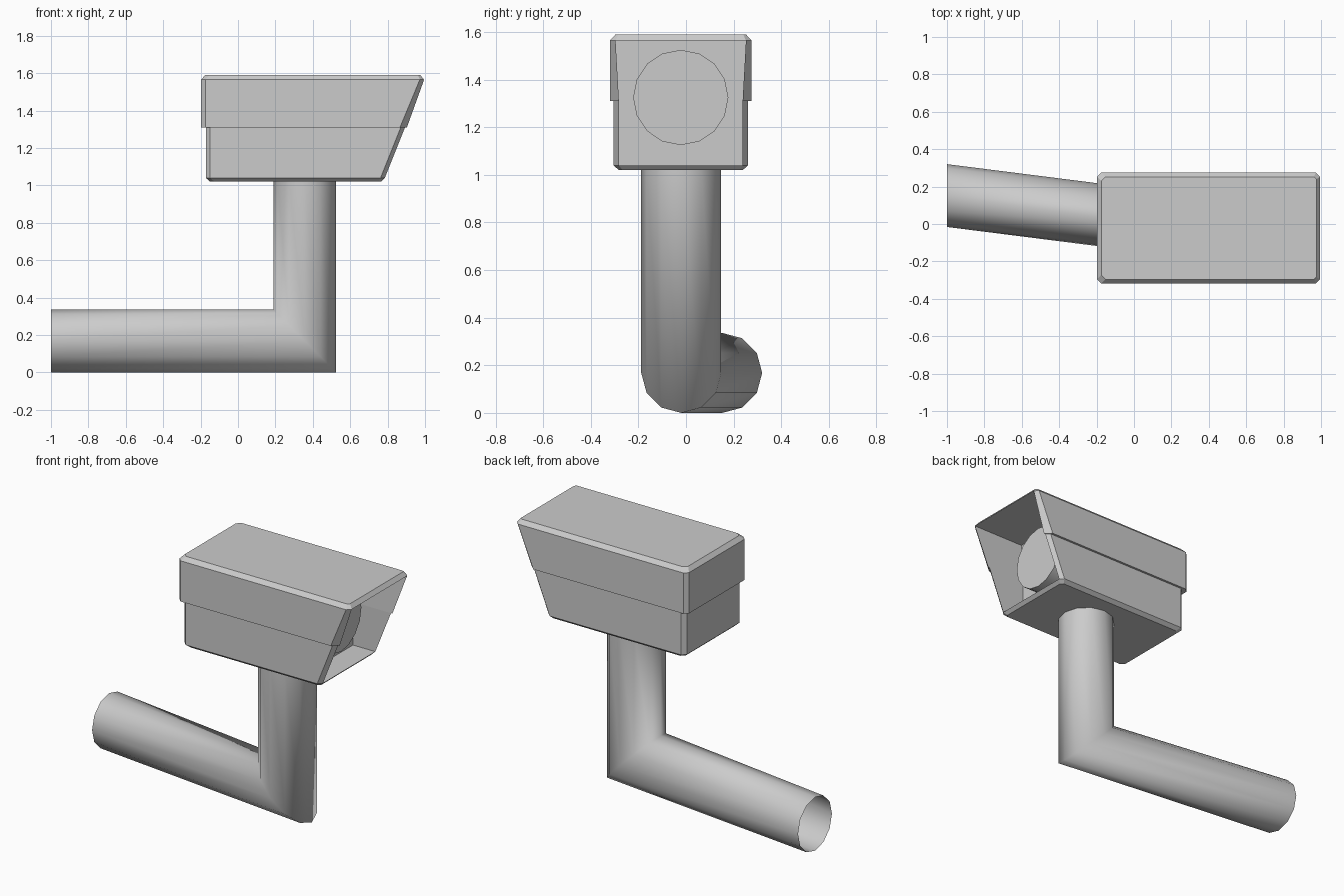
import bpy, math

if "Cube" in bpy.data.objects:
    bpy.data.objects.remove(bpy.data.objects["Cube"])

YC = -0.022  # centre line of the housing in y

grey = bpy.data.materials.new("light grey")
grey.diffuse_color = (0.6, 0.6, 0.6, 1)
grey.use_nodes = True
grey.node_tree.nodes["Principled BSDF"].inputs["Base Color"].default_value = grey.diffuse_color


def make(name, verts, faces, smooth=False):
    me = bpy.data.meshes.new(name)
    me.from_pydata(verts, [], faces)
    me.materials.append(grey)
    ob = bpy.data.objects.new(name, me)
    bpy.context.collection.objects.link(ob)
    for p in me.polygons:
        p.use_smooth = smooth
    return ob


def bridge(n, a, b):
    """Quads joining two closed rings that start at index a and b."""
    return [(a + i, a + (i + 1) % n, b + (i + 1) % n, b + i) for i in range(n)]


# Housing: stacked chamfered rectangles (z, half width, back x, front x, front chamfer)
levels = [
    (1.02, 0.26, -0.15, 0.765, 0.015),
    (1.04, 0.283, -0.172, 0.785, 0.023),
    (1.31, 0.283, -0.172, 0.893, 0.023),
    (1.31, 0.297, -0.198, 0.903, 0.037),
    (1.565, 0.297, -0.198, 0.995, 0.023),
    (1.59, 0.274, -0.175, 0.975, 0.012),
]
verts, faces = [], []
for z, w, xb, xf, c in levels:
    k = 0.023
    verts += [(x, YC + y, z) for x, y in (
        (xf, -w + c), (xf, w - c), (xf - c, w), (xb + k, w),
        (xb, w - k), (xb, -w + k), (xb + k, -w), (xf - c, -w))]
for r in range(5):
    ring = bridge(8, r * 8, r * 8 + 8)
    # the slanted front stays open between the two chamfered rims
    faces += ring[1:] if r in (1, 2, 3) else ring
faces += [tuple(range(7, -1, -1)), tuple(range(40, 48))]

# Recess behind the open front, closed by an upright plate
rim = [8, 9, 17, 25, 33, 32, 24, 16]
base = len(verts)
verts += [(0.63, verts[i][1], verts[i][2]) for i in rim]
for i in range(8):
    j = (i + 1) % 8
    faces.append((rim[i], rim[j], base + j, base + i))
faces.append(tuple(range(base, base + 8)))
make("housing", verts, faces)

# Lens: short 16-sided drum standing out of the plate
n = 16
angles = [2 * math.pi * i / n for i in range(n)]
verts = [(x, YC + 0.2 * math.cos(a), 1.325 + 0.2 * math.sin(a))
         for x in (0.62, 0.73) for a in angles]
lens = make("lens", verts, bridge(n, 0, n) + [tuple(range(n, 2 * n))], True)
bpy.context.view_layer.objects.active = lens
lens.select_set(True)
bpy.ops.object.shade_smooth_by_angle(angle=math.radians(40))

# Bracket: open 12-sided pipe, mitred at the elbow
n, r, px = 12, 0.168, 0.357
verts = []
for i in range(n):
    a = 2 * math.pi * i / n
    verts.append((-1.0, 0.152 + r * math.cos(a), r + r * math.sin(a)))
for x0, zc, sx, sz in ((px, r, -1, 1), (px, 1.03, -1, 0)):
    for i in range(n):
        a = 2 * math.pi * i / n
        s = r * math.sin(a)
        verts.append((x0 + sx * s, -0.02 + r * math.cos(a), zc + sz * s))
pipe = bridge(n, 0, n) + bridge(n, n, 2 * n)
make("bracket_pipe", verts, [f[::-1] for f in pipe], True)
